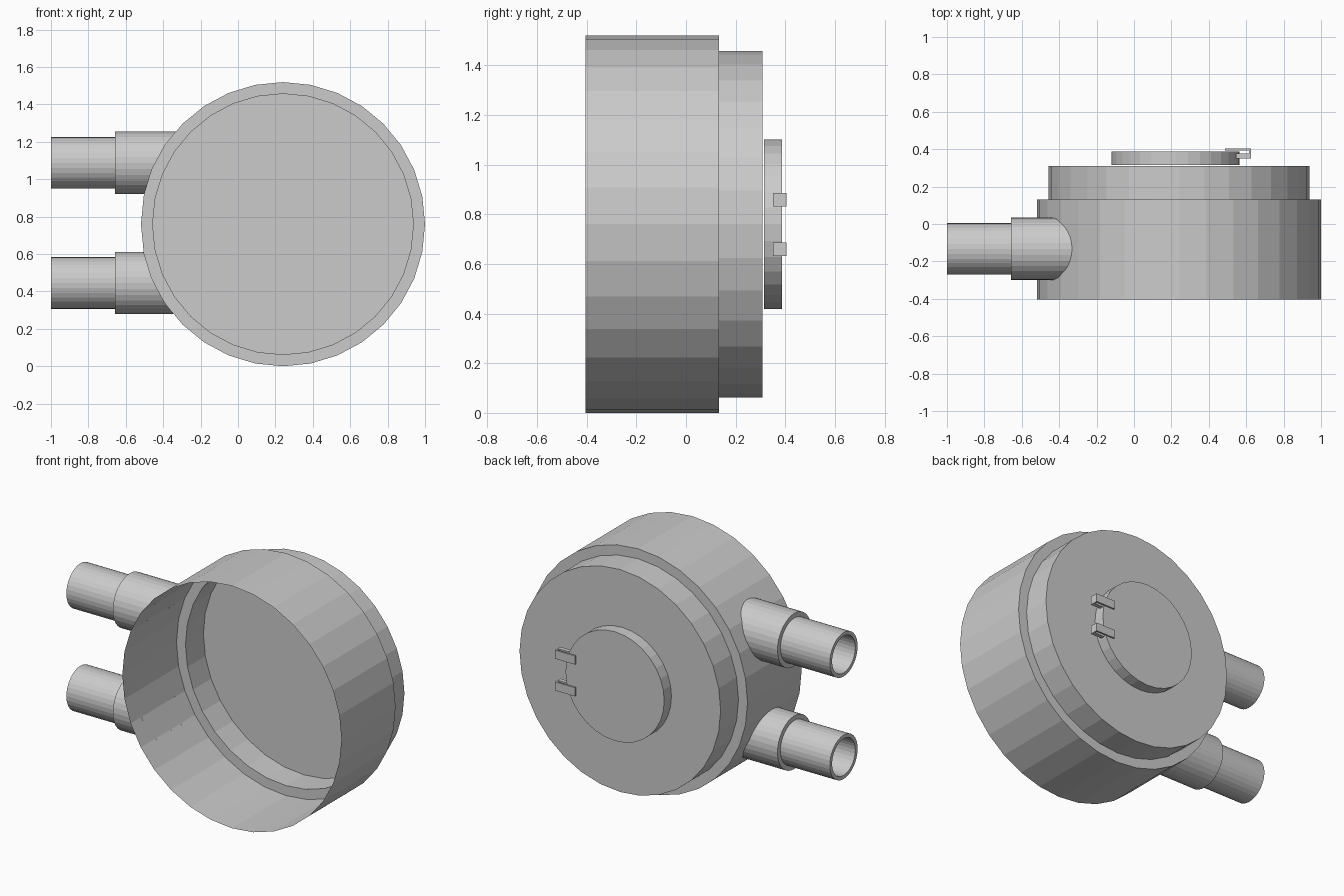
import bpy, bmesh
from math import sin, cos, pi, asin, floor

if "Cube" in bpy.data.objects:
    bpy.data.objects.remove(bpy.data.objects["Cube"])

SIDES = 32
CX, CZ, R = 0.2405, 0.7595, 0.7595      # main housing axis and radius


def finish(name, bm):
    bmesh.ops.recalc_face_normals(bm, faces=bm.faces)
    me = bpy.data.meshes.new(name)
    bm.to_mesh(me)
    bm.free()
    ob = bpy.data.objects.new(name, me)
    bpy.context.collection.objects.link(ob)
    return ob


def loft(name, rings, cap_start=False, cap_end=False):
    """Skin a list of rings (lists of points) with quads."""
    bm = bmesh.new()
    vs = [[bm.verts.new(p) for p in ring] for ring in rings]
    for a, b in zip(vs, vs[1:]):
        for i in range(SIDES):
            j = (i + 1) % SIDES
            bm.faces.new((a[i], a[j], b[j], b[i]))
    if cap_start:
        bm.faces.new(vs[0])
    if cap_end:
        bm.faces.new(vs[-1])
    return finish(name, bm)


def ring_y(cx, cz, y, r):
    return [(cx + r * cos(2 * pi * i / SIDES), y, cz + r * sin(2 * pi * i / SIDES))
            for i in range(SIDES)]


def wall_x(z):
    """x of the faceted housing wall (left side) at height z."""
    step = 2 * pi / SIDES
    mid = (floor(asin((z - CZ) / R) / step) + 0.5) * step
    return CX - (R * cos(step / 2) - (z - CZ) * sin(mid)) / cos(mid)


def ring_x(x, cy, cz, r):
    """Ring around an x axis; x=None fits it onto the housing wall."""
    pts = []
    for i in range(SIDES):
        a = 2 * pi * i / SIDES
        z = cz + r * sin(a)
        pts.append((wall_x(z) if x is None else x, cy + r * cos(a), z))
    return pts


# Stepped housing shell, open at the front
loft("housing", [ring_y(CX, CZ, y, r) for y, r in
                 ((-0.404, R), (0.132, R), (0.132, 0.697), (0.309, 0.697))],
     cap_end=True)

# Round rear cover
loft("rear_cover", [ring_y(0.222, CZ, y, 0.342) for y in (0.315, 0.387)], True, True)

# Two hollow pipes with collars, trimmed to the housing wall
for label, cz in (("upper", 1.087), ("lower", 0.445)):
    loft(label + "_pipe", [ring_x(x, -0.133, cz, r) for x, r in
                           ((None, 0.167), (-0.658, 0.167), (-0.658, 0.138),
                            (-1.0, 0.138), (-1.0, 0.115), (None, 0.115))])

# Two C-shaped clips on the cover edge
clip = [(0.487, 0.404), (0.626, 0.404), (0.626, 0.351), (0.545, 0.351),
        (0.545, 0.377), (0.615, 0.377), (0.615, 0.394), (0.487, 0.394)]
for label, cz in (("upper", 0.858), ("lower", 0.659)):
    bm = bmesh.new()
    face = bm.faces.new([bm.verts.new((x, y, cz - 0.027)) for x, y in clip])
    ext = bmesh.ops.extrude_face_region(bm, geom=[face], use_keep_orig=True)
    for v in ext["geom"]:
        if isinstance(v, bmesh.types.BMVert):
            v.co.z += 0.054
    finish(label + "_clip", bm)
